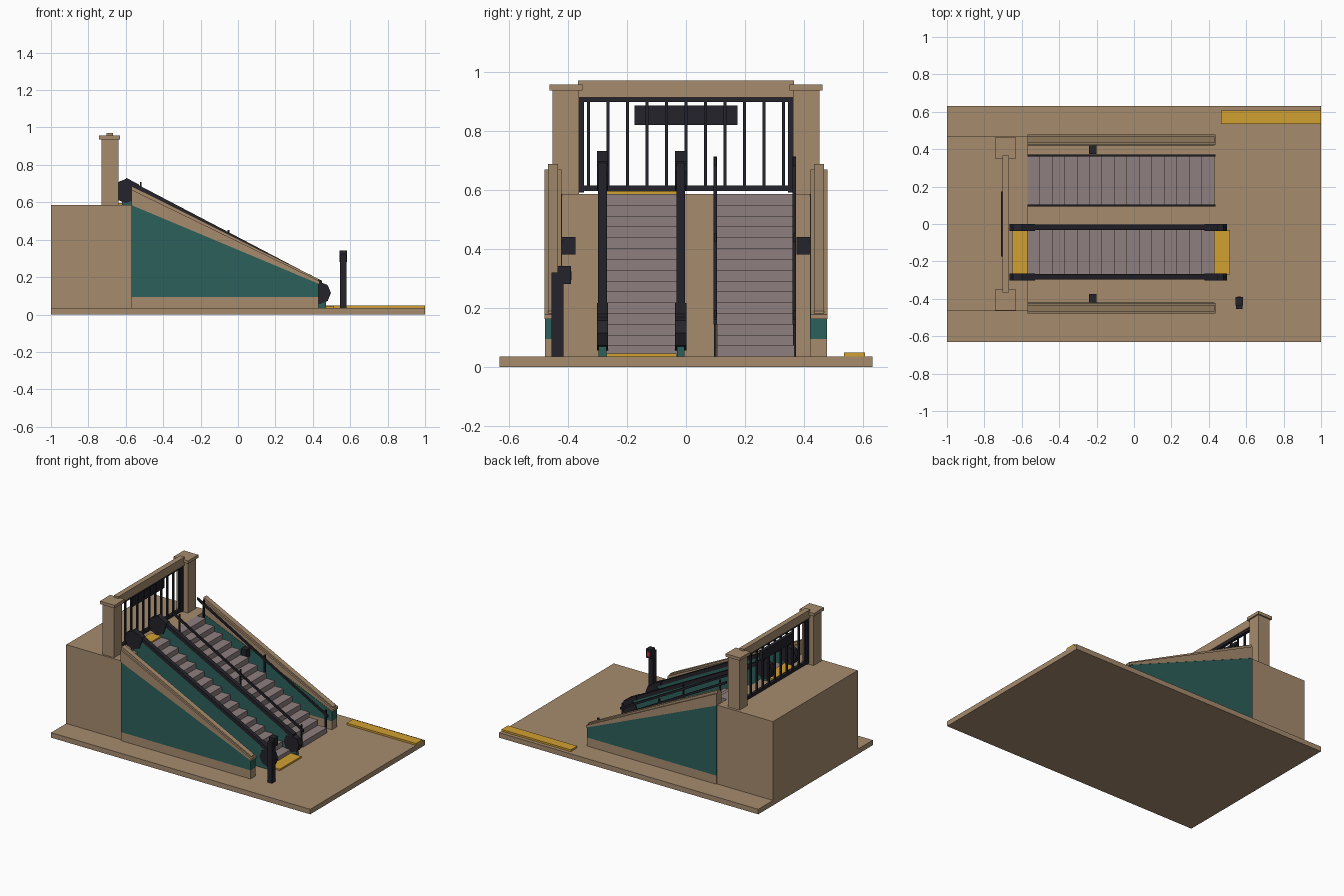
import bpy, math
from mathutils import Vector

if "Cube" in bpy.data.objects:
    bpy.data.objects.remove(bpy.data.objects["Cube"])


def mat(name, col):
    m = bpy.data.materials.new(name)
    m.diffuse_color = (*col, 1)
    m.use_nodes = True
    m.node_tree.nodes["Principled BSDF"].inputs["Base Color"].default_value = m.diffuse_color
    return m


STONE = mat("stone", (.38, .26, .155))
GREEN = mat("green_tile", (.025, .115, .10))
DARK = mat("dark_metal", (.017, .017, .024))
YELLOW = mat("yellow", (.64, .35, .03))
TREAD = mat("tread", (.27, .21, .21))
RED = mat("red", (.6, .03, .02))


def mesh(name, verts, faces, m):
    me = bpy.data.meshes.new(name)
    me.from_pydata(verts, [], faces)
    me.materials.append(m)
    ob = bpy.data.objects.new(name, me)
    bpy.context.collection.objects.link(ob)
    return ob


def prism(name, pts, y0, y1, m):
    """Extrude an xz profile (counter-clockwise seen from the front) from y0 to y1."""
    y0, y1 = min(y0, y1), max(y0, y1)
    n = len(pts)
    verts = [(x, y0, z) for x, z in pts] + [(x, y1, z) for x, z in pts]
    faces = [tuple(range(n)), tuple(range(2 * n - 1, n - 1, -1))]
    faces += [(i, i + n, (i + 1) % n + n, (i + 1) % n) for i in range(n)]
    return mesh(name, verts, faces, m)


def box(name, x0, x1, y0, y1, z0, z1, m):
    return prism(name, [(x0, z0), (x1, z0), (x1, z1), (x0, z1)], y0, y1, m)


def bar(name, a, b, w, t, yc, m):
    """Sloped bar in the xz plane, top edge running a to b."""
    return prism(name, [(a[0], a[1] - t), (b[0], b[1] - t), b, a], yc - w / 2, yc + w / 2, m)


FLOOR, TOP = .035, .585
X0, X1, N = -.57, .43, 15

# ground slab and upper landing
box("ground_slab", -1, 1, -.632, .632, 0, FLOOR, STONE)
box("upper_landing", -1, X0, -.465, .47, FLOOR, TOP, STONE)


# stair flights
def flight(name, y0, y1):
    pts = [(X0, FLOOR), (X1, FLOOR)]
    run, rise = (X1 - X0) / N, (TOP - FLOOR) / N
    for i in range(N):
        z = FLOOR + (i + 1) * rise
        pts += [(X1 - i * run, z), (X1 - (i + 1) * run, z)]
    return prism(name, pts, y0, y1, TREAD)


flight("escalator_steps", -.272, -.03)
flight("fixed_stairs", .105, .365)

# side walls with plinth, tiled panel and two-step coping, plus wall lamp
for s, side in ((-1, "front"), (1, "back")):
    box(side + "_wall_plinth", X0, X1, s * .42, s * .477, FLOOR, .095, STONE)
    prism(side + "_wall_panel", [(X0, .095), (X1, .095), (X1, .165), (X0, TOP)],
          s * .42, s * .477, GREEN)
    prism(side + "_wall_coping", [(X0, TOP), (.437, .162), (.437, .178), (X0, .668)],
          s * .422, s * .479, STONE)
    prism(side + "_coping_cap", [(X0, .665), (.43, .178), (.43, .19), (X0, .688)],
          s * .433, s * .468, STONE)
    box(side + "_wall_lamp", -.24, -.20, s * .375, s * .422, .38, .44, DARK)
    # gate posts
    box(side + "_gate_post", -.73, -.64, s * .362, s * .452, TOP, .938, STONE)
    box(side + "_post_cap", -.742, -.63, s * .35, s * .462, .936, .957, STONE)
    box(side + "_gate_stile", -.695, -.675, s * .345, s * .362, .59, .915, DARK)

# gate beam, railing and blank sign panel
box("gate_beam", -.703, -.667, -.365, .365, .912, .97, STONE)
box("railing_bottom", -.695, -.675, -.36, .36, .595, .615, DARK)
box("railing_top", -.695, -.675, -.36, .36, .897, .915, DARK)
for i in range(11):
    y = -.33 + i * .066
    box("railing_bar", -.69, -.68, y - .005, y + .005, .60, .91, DARK)
box("sign_panel", -.712, -.69, -.175, .175, .82, .885, DARK)


# escalator balustrades with octagonal newels
def octagon(name, cx, cz, r, yc, w):
    pts = [(cx + r * math.cos(k * math.pi / 4), cz + r * math.sin(k * math.pi / 4))
           for k in range(8)]
    return prism(name, pts, yc - w / 2, yc + w / 2, DARK)


for yc in (-.283, -.018):
    prism("balustrade_panel",
          [(X0, FLOOR), (.47, FLOOR), (.47, .12), (.44, .16), (-.58, .705), (-.62, .68),
           (-.62, TOP), (X0, TOP)], yc - .013, yc + .013, GREEN)
    bar("escalator_handrail", (-.60, .728), (.45, .178), .03, .028, yc, DARK)
    octagon("upper_newel", -.60, .66, .065, yc, .038)
    octagon("lower_newel", .437, .115, .06, yc, .038)
    bar("upper_rail_end", (-.60, .732), (-.53, .695), .038, .03, yc, DARK)
    bar("lower_rail_end", (.38, .216), (.45, .18), .038, .03, yc, DARK)

# yellow comb plates and floor strip
box("upper_comb_plate", -.65, X0, -.27, -.033, TOP - .005, .596, YELLOW)
box("lower_comb_plate", X1, .512, -.27, -.033, FLOOR - .005, .046, YELLOW)
box("warning_strip", .465, 1, .535, .606, FLOOR - .005, .048, YELLOW)

# stair handrails on posts
for yc in (.099, .367):
    bar("stair_handrail", (X0, .712), (.437, .16), .011, .016, yc, DARK)
    for x in (-.52, -.05, .42):
        z = TOP - (x - X0) * .55
        box("stair_rail_post", x - .005, x + .005, yc - .005, yc + .005, z - .02, z + .152, DARK)

# ticket post
box("ticket_post", .545, .58, -.455, -.415, FLOOR, .32, DARK)
box("ticket_head", .543, .583, -.436, -.39, .28, .342, DARK)
box("ticket_light", .553, .573, -.392, -.387, .295, .325, RED)
